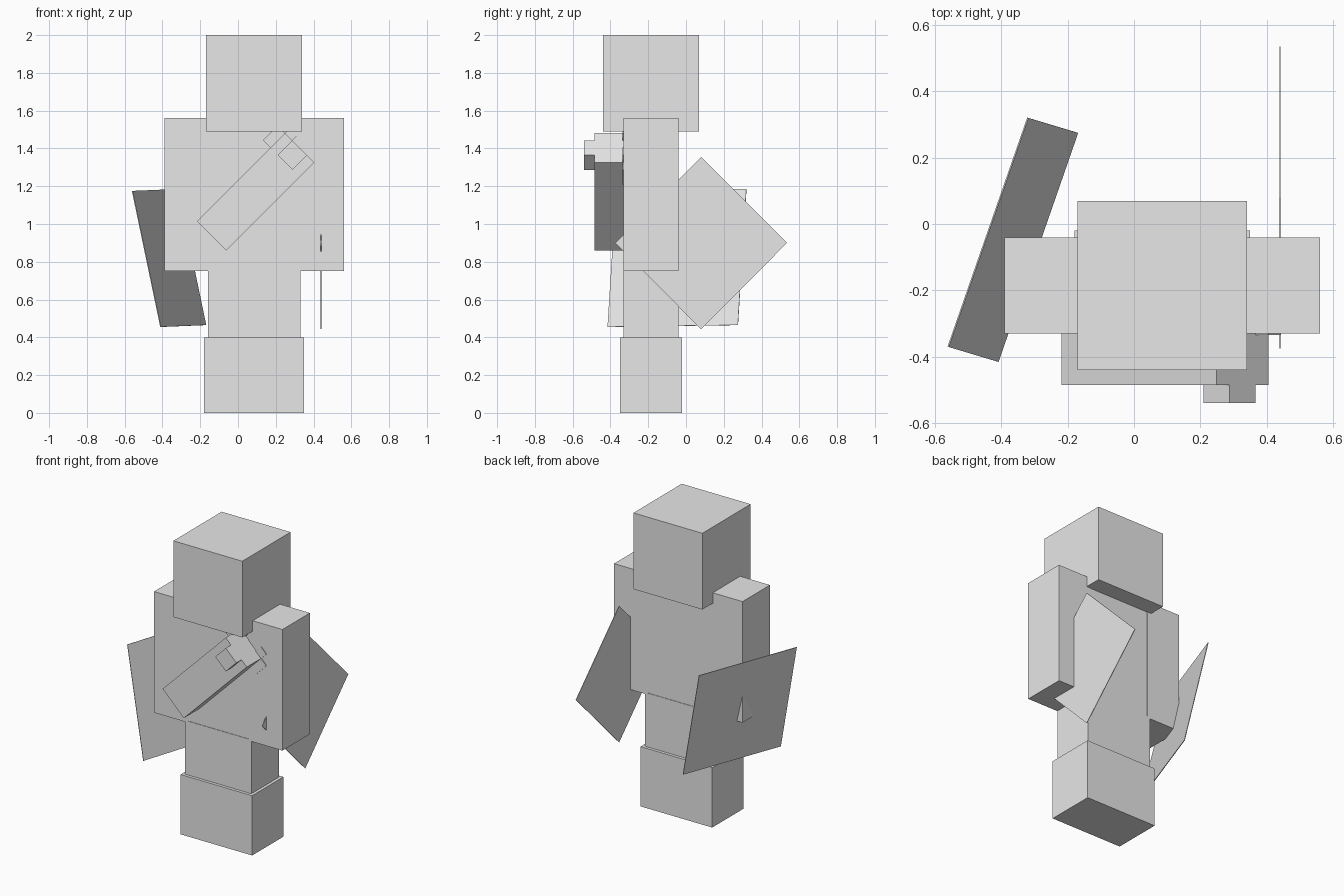
import bpy
import math
from mathutils import Matrix, Vector

if "Cube" in bpy.data.objects:
    bpy.data.objects.remove(bpy.data.objects["Cube"])

grey = bpy.data.materials.new("light_grey")
grey.diffuse_color = (0.8, 0.8, 0.8, 1)
grey.use_nodes = True
grey.node_tree.nodes["Principled BSDF"].inputs["Base Color"].default_value = grey.diffuse_color


def mesh_object(name, verts, faces):
    me = bpy.data.meshes.new(name)
    me.from_pydata(verts, [], faces)
    me.materials.append(grey)
    ob = bpy.data.objects.new(name, me)
    bpy.context.collection.objects.link(ob)
    return ob


def box(name, x, y, z, matrix=None):
    verts = [Vector((a, b, c)) for a in x for b in y for c in z]
    if matrix:
        verts = [matrix @ v for v in verts]
    faces = [(0, 1, 3, 2), (4, 6, 7, 5), (0, 4, 5, 1),
             (2, 3, 7, 6), (0, 2, 6, 4), (1, 5, 7, 3)]
    return mesh_object(name, verts, faces)


def plate(name, corners):
    ob = mesh_object(name, corners, [(0, 1, 2, 3)])
    mod = ob.modifiers.new("thickness", "SOLIDIFY")
    mod.thickness = 0.004
    mod.offset = 0
    return ob


# Body
box("boots", (-0.18, 0.35), (-0.35, -0.02), (0, 0.4))
box("legs", (-0.16, 0.33), (-0.33, -0.04), (0.4, 0.76))
box("torso", (-0.14, 0.31), (-0.327, -0.043), (0.75, 1.5))
box("left_arm", (-0.39, -0.14), (-0.33, -0.04), (0.75, 1.56))
box("right_arm", (0.31, 0.56), (-0.33, -0.04), (0.75, 1.56))
box("head", (-0.17, 0.34), (-0.44, 0.07), (1.49, 2.0))

# Diagonal chest piece: local x runs along its length, z across it
tilt = Matrix.Translation((-0.14, 0, 0.937)) @ Matrix.Rotation(math.radians(-45), 4, "Y")
box("chest_bar", (0, 0.66), (-0.485, -0.27), (-0.11, 0.11), tilt)
box("front_knob", (0.55, 0.66), (-0.54, -0.48), (-0.055, 0.055), tilt)
for side, s in (("upper", 1), ("lower", -1)):
    box(side + "_knob", (0.55, 0.66), (-0.335, -0.28),
        sorted((s * 0.105, s * 0.165)), tilt)
    box(side + "_tip", (0.655, 0.715), (-0.335, -0.28),
        sorted((s * 0.055, s * 0.11)), tilt)

# Thin side plates
plate("right_plate", [(0.44, 0.08, 1.355), (0.44, 0.535, 0.9),
                      (0.44, 0.08, 0.443), (0.44, -0.375, 0.9)])
plate("left_plate", [(-0.56, -0.37, 1.175), (-0.32, 0.32, 1.185),
                     (-0.17, 0.275, 0.465), (-0.41, -0.415, 0.455)])
